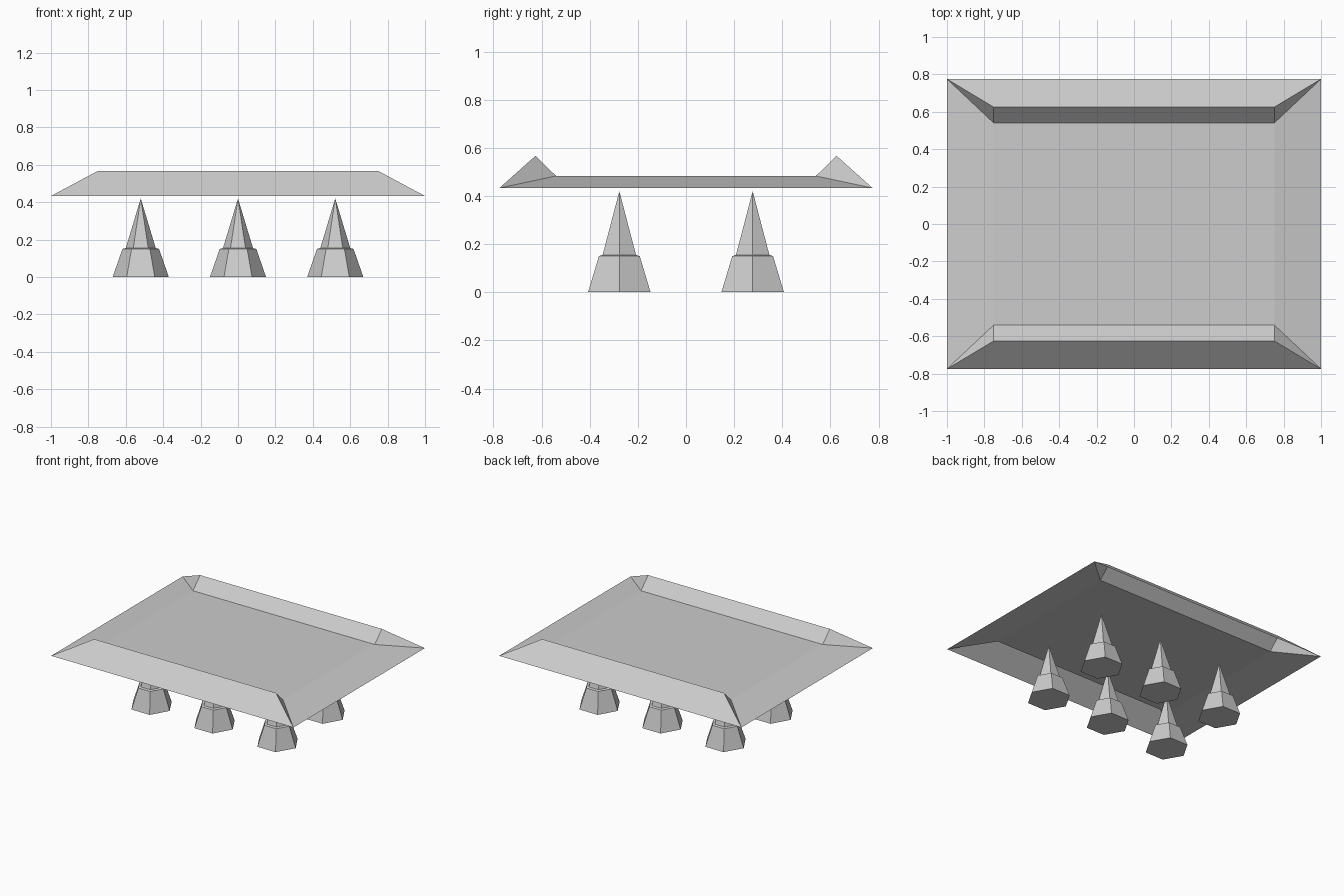
import bpy
import bmesh
from math import cos, sin, tau

cube = bpy.data.objects.get("Cube")
if cube:
    bpy.data.objects.remove(cube, do_unlink=True)

# One plain grey for the whole model
grey = bpy.data.materials.new("plain grey")
grey.use_nodes = True
colour = (0.604, 0.604, 0.604, 1)
grey.diffuse_color = colour
grey.node_tree.nodes["Principled BSDF"].inputs["Base Color"].default_value = colour


def make_object(name, bm, location=(0, 0, 0)):
    mesh = bpy.data.meshes.new(name)
    bm.to_mesh(mesh)
    bm.free()
    mesh.materials.append(grey)
    obj = bpy.data.objects.new(name, mesh)
    obj.location = location
    bpy.context.collection.objects.link(obj)
    return obj


def add_canopy():
    """Open sheet: shallow deck with a folded ridge along front and back."""
    # Half profile of (half length, y, z): outer corner, ridge, inner fold
    profile = [(1.0, 0.775, 0.433), (0.75, 0.625, 0.567), (0.75, 0.54, 0.483)]
    bm = bmesh.new()
    # rows[side][end] holds the three points of each corner
    rows = {s: {e: [bm.verts.new((e * x, s * y, z)) for x, y, z in profile]
                for e in (-1, 1)} for s in (-1, 1)}
    for s in (-1, 1):
        left, right = rows[s][-1], rows[s][1]
        for i in (0, 1):                      # outer and inner ridge slopes
            bm.faces.new((left[i], right[i], right[i + 1], left[i + 1]))
        for corner in (left, right):          # triangular ridge ends
            bm.faces.new(corner)
    for e in (-1, 1):                         # gently sloping deck ends
        f, b = rows[-1][e], rows[1][e]
        bm.faces.new((f[0], b[0], b[2], f[2]))
    bm.faces.new((rows[-1][-1][2], rows[-1][1][2],
                  rows[1][1][2], rows[1][-1][2]))   # flat deck
    # The sheet faces upward
    bm.normal_update()
    for face in bm.faces:
        if face.normal.z < 0:
            face.normal_flip()
    make_object("canopy", bm)


def add_post(name, x, y):
    """Six-sided stepped spike on a closed base."""
    sides = 6
    bm = bmesh.new()
    rings = [[bm.verts.new((r * cos(tau * k / sides), r * sin(tau * k / sides), z))
              for k in range(sides)]
             for r, z in ((0.15, 0), (0.098, 0.15), (0.08, 0.155))]
    tip = bm.verts.new((0, 0, 0.42))
    bm.faces.new(rings[0][::-1])
    for k in range(sides):
        n = (k + 1) % sides
        for low, high in zip(rings, rings[1:]):
            bm.faces.new((low[k], low[n], high[n], high[k]))
        bm.faces.new((rings[-1][k], rings[-1][n], tip))
    make_object(name, bm, (x, y, 0))


add_canopy()
for row, y in (("front", -0.277), ("back", 0.277)):
    for place, x in (("right", -0.52), ("middle", 0), ("left", 0.52)):
        add_post(f"{row}_{place}_spike", x, y)
